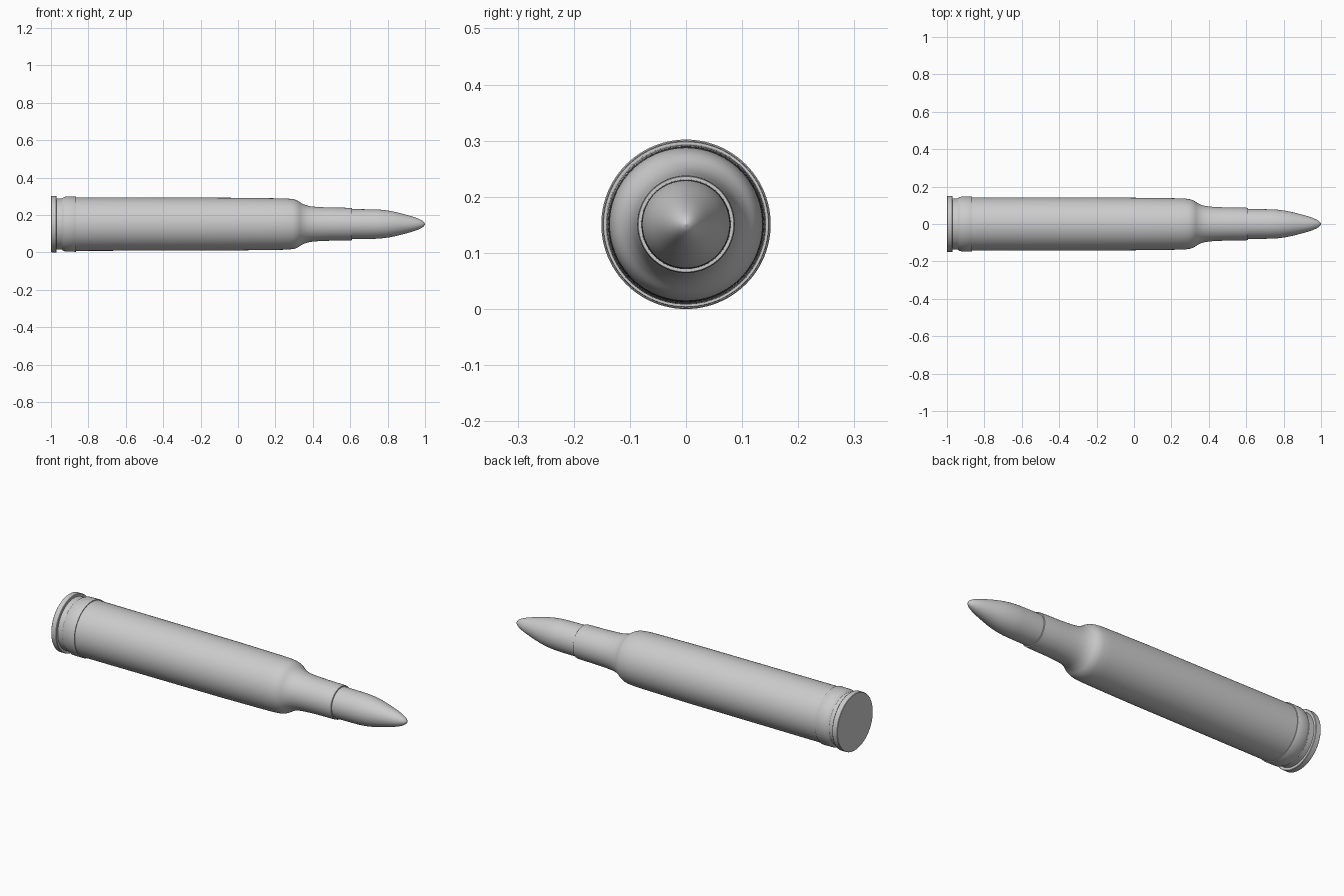
import bpy, math

if "Cube" in bpy.data.objects:
    bpy.data.objects.remove(bpy.data.objects["Cube"])

SEGMENTS = 96
AXIS_Z = 0.151


def lathe(name, profile):
    """Revolve (x, radius) points around the long axis, capping both ends."""
    verts, faces = [], []
    for x, r in profile:
        for i in range(SEGMENTS):
            a = 2 * math.pi * i / SEGMENTS
            verts.append((x, r * math.cos(a), AXIS_Z + r * math.sin(a)))
    for k in range(len(profile) - 1):
        for i in range(SEGMENTS):
            j = (i + 1) % SEGMENTS
            a, b = k * SEGMENTS, (k + 1) * SEGMENTS
            faces.append((a + i, b + i, b + j, a + j))
    last = (len(profile) - 1) * SEGMENTS
    faces.append(tuple(range(SEGMENTS)))
    faces.append(tuple(last + i for i in reversed(range(SEGMENTS))))
    mesh = bpy.data.meshes.new(name)
    mesh.from_pydata(verts, [], faces)
    mesh.update()
    obj = bpy.data.objects.new(name, mesh)
    bpy.context.collection.objects.link(obj)
    bpy.ops.object.select_all(action='DESELECT')
    obj.select_set(True)
    bpy.context.view_layer.objects.active = obj
    bpy.ops.object.shade_smooth_by_angle(angle=math.radians(30))
    return obj


def smooth(points, steps=5):
    """Round a coarse profile with a Catmull-Rom curve."""
    p = [points[0]] + points + [points[-1]]
    out = []
    for k in range(1, len(p) - 2):
        for s in range(steps):
            t = s / steps
            out.append(tuple(
                0.5 * (2 * b + (c - a) * t + (2 * a - 5 * b + 4 * c - d) * t * t
                       + (3 * b - a - 3 * c + d) * t ** 3)
                for a, b, c, d in zip(p[k - 1], p[k], p[k + 1], p[k + 2])))
    return out + [points[-1]]


# Case: rim, extractor groove and raised belt
base = [(-1.0, 0.149), (-0.998, 0.151), (-0.972, 0.151), (-0.97, 0.149),
        (-0.97, 0.137), (-0.942, 0.137), (-0.935, 0.142), (-0.922, 0.147),
        (-0.867, 0.148), (-0.865, 0.147), (-0.865, 0.143)]
# Case: body, shoulder and neck
body = smooth([(-0.05, 0.141), (0.2, 0.138), (0.28, 0.135), (0.315, 0.127),
               (0.345, 0.109), (0.375, 0.098), (0.42, 0.092), (0.5, 0.0885)])
# Case: mouth lip
mouth = [(0.6, 0.087), (0.609, 0.086), (0.61, 0.085), (0.61, 0.076)]
lathe("cartridge_case", base + body + mouth)

# Bullet seated in the neck
lathe("bullet_tip", [(0.58, 0.08)] + smooth(
    [(0.61, 0.08), (0.7, 0.079), (0.76, 0.077), (0.82, 0.069), (0.88, 0.055),
     (0.94, 0.038), (0.975, 0.024), (0.993, 0.012), (1.0, 0.001)]))
